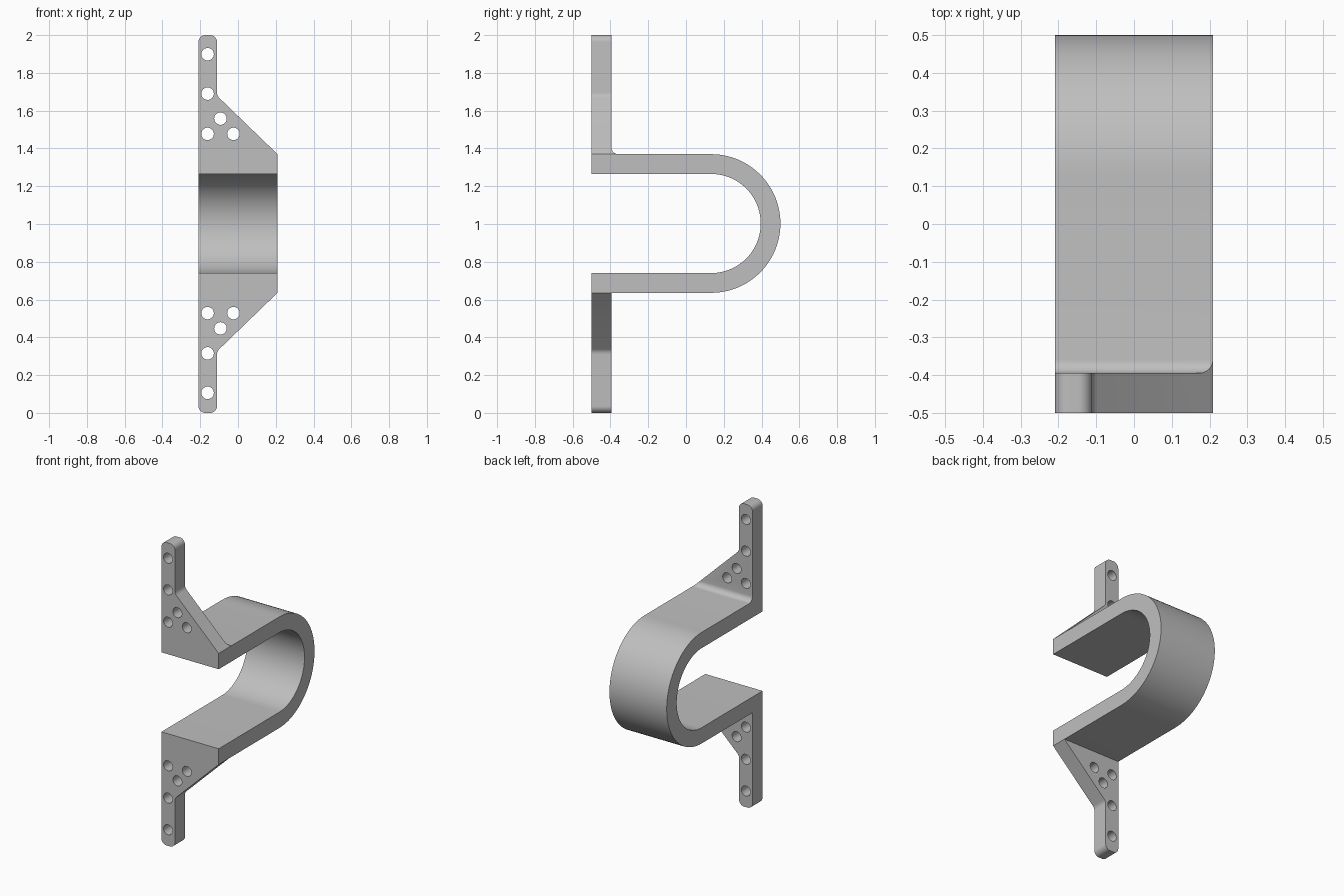
import bpy
import bmesh
from math import cos, sin, radians

MID = 1.0026           # height of the mirror plane
HALF_W = 0.209         # half width of the band
R_OUT, R_IN = 0.367, 0.2625
BEND_Y = 0.133         # centre of the U bend
FRONT, BACK = -0.5, -0.395
ARM_L, ARM_R = -HALF_W, -0.111
TIP_R = 0.036

if "Cube" in bpy.data.objects:
    bpy.data.objects.remove(bpy.data.objects["Cube"], do_unlink=True)

grey = bpy.data.materials.new("plain grey")
grey.use_nodes = True
COLOUR = (0.52, 0.52, 0.52, 1)
grey.diffuse_color = COLOUR
grey.node_tree.nodes["Principled BSDF"].inputs["Base Color"].default_value = COLOUR


def arc(cx, cy, r, start, end, steps):
    """Points on an arc, angles in degrees."""
    angles = [radians(start + (end - start) * i / steps) for i in range(steps + 1)]
    return [(cx + r * cos(a), cy + r * sin(a)) for a in angles]


def prism(name, points, place, move):
    """Extrude a closed profile; place maps 2D points to 3D."""
    bm = bmesh.new()
    face = bm.faces.new([bm.verts.new(place(u, v)) for u, v in points])
    new = bmesh.ops.extrude_face_region(bm, geom=[face])["geom"]
    verts = [g for g in new if isinstance(g, bmesh.types.BMVert)]
    bmesh.ops.translate(bm, verts=verts, vec=move)
    bmesh.ops.recalc_face_normals(bm, faces=bm.faces[:])
    mesh = bpy.data.meshes.new(name)
    bm.to_mesh(mesh)
    bm.free()
    mesh.materials.append(grey)
    obj = bpy.data.objects.new(name, mesh)
    bpy.context.collection.objects.link(obj)
    return obj


def combine(target, other, operation):
    """Apply a boolean and discard the cutter."""
    other.hide_render = True
    mod = target.modifiers.new(operation, "BOOLEAN")
    mod.operation = operation
    mod.solver = "EXACT"
    mod.object = other
    bpy.ops.object.select_all(action="DESELECT")
    bpy.context.view_layer.objects.active = target
    target.select_set(True)
    bpy.ops.object.modifier_apply(modifier=mod.name)
    bpy.data.objects.remove(other, do_unlink=True)


# Side section: U band, two flanges and the small fillet above the upper leg
fillet = 0.036
top_z = MID + R_OUT
section = [(FRONT, -0.1), (BACK, -0.1), (BACK, MID - R_OUT)]
section += arc(BEND_Y, MID, R_OUT, -90, 90, 48)
section += arc(BACK + fillet, top_z + fillet, fillet, 270, 180, 8)
section += [(BACK, 2.1), (FRONT, 2.1), (FRONT, MID + R_IN)]
section += arc(BEND_Y, MID, R_IN, 90, -90, 48)
section += [(FRONT, MID - R_IN)]
bracket = prism("bracket", section, lambda y, z: (-0.3, y, z), (0.6, 0, 0))


# Front outline: sloped gusset, narrow arm with rounded tip, mirrored below
def half_outline(tip):
    pts = [(HALF_W, top_z)]
    pts += arc(ARM_R + 0.04, 1.696, 0.04, 224, 180, 6)
    pts += arc(ARM_R - TIP_R, tip - TIP_R, TIP_R, 0, 90, 10)
    pts += arc(ARM_L + TIP_R, tip - TIP_R, TIP_R, 90, 180, 10)
    return pts


lower = [(x, 2 * MID - z) for x, z in half_outline(2 * MID)]
outline = half_outline(2.0) + lower[::-1]
combine(bracket, prism("outline_cutter", outline, lambda x, z: (x, -0.6, z), (0, 1.2, 0)),
        "INTERSECT")

# Screw holes in both flanges
for x, z in [(-0.161, 1.899), (-0.161, 1.69), (-0.161, 1.477),
             (-0.093, 1.558), (-0.024, 1.477)]:
    for height in (z, 2 * MID - z):
        circle = arc(x, height, 0.033, 0, 360, 32)[:-1]
        hole = prism("hole_cutter", circle, lambda u, v: (u, -0.6, v), (0, 0.3, 0))
        combine(bracket, hole, "DIFFERENCE")

# One colour, smooth bends, sharp edges
bracket.data.materials.clear()
bracket.data.materials.append(grey)
bpy.ops.object.shade_smooth_by_angle(angle=radians(30))
